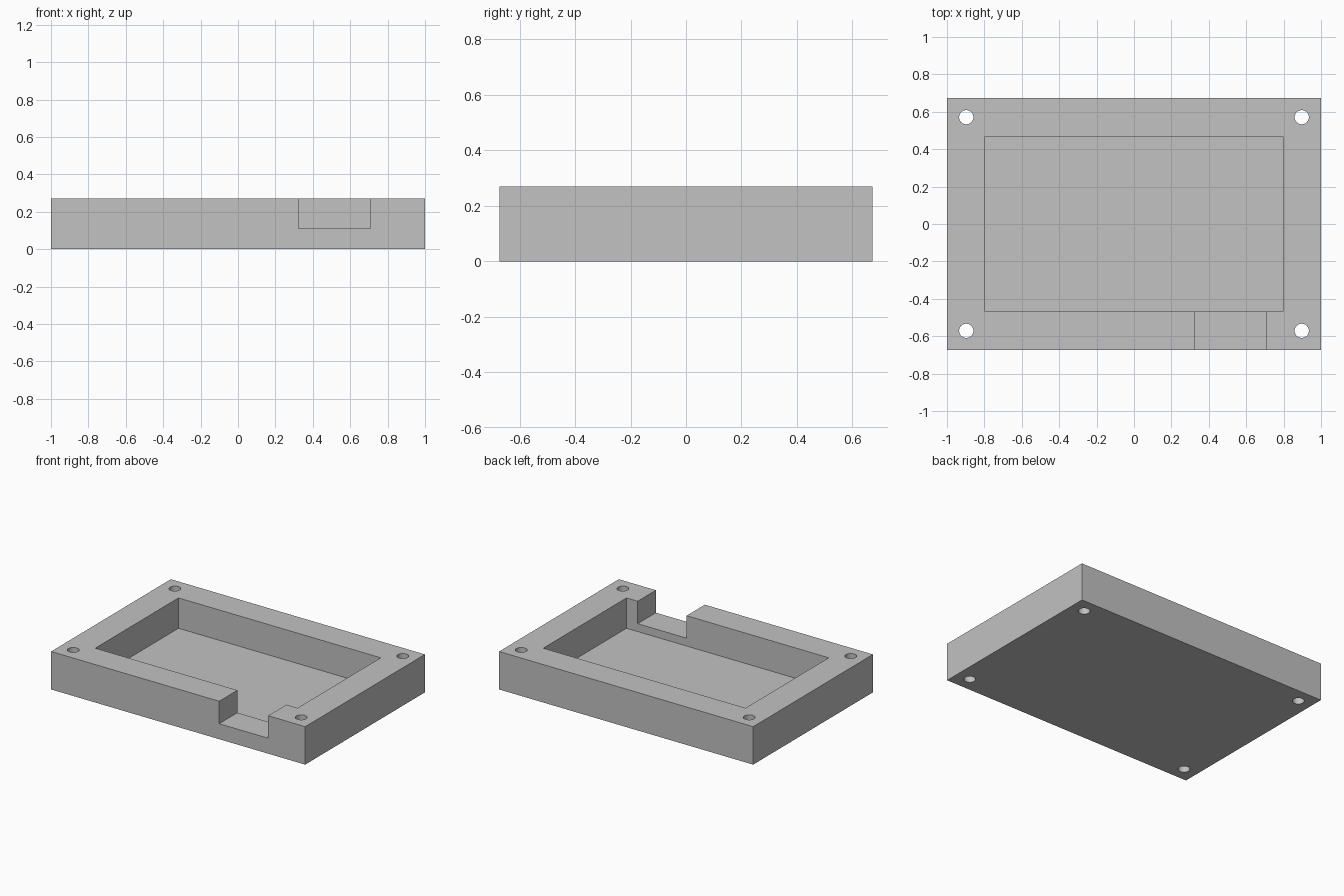
import bpy
import bmesh
from mathutils import Matrix, Vector

cube = bpy.data.objects.get("Cube")
if cube:
    bpy.data.objects.remove(cube, do_unlink=True)

HALF_X, HALF_Y, HEIGHT = 1.0, 0.673, 0.27
POCKET_X, POCKET_Y, FLOOR = 0.796, 0.468, 0.054
NOTCH_LEFT, NOTCH_RIGHT, NOTCH_Z = 0.323, 0.708, 0.11
HOLE_X, HOLE_Y, HOLE_R = 0.897, 0.571, 0.038

grey = bpy.data.materials.new("plain grey")
grey.use_nodes = True
colour = (0.54, 0.54, 0.54, 1)
grey.diffuse_color = colour
grey.node_tree.nodes["Principled BSDF"].inputs["Base Color"].default_value = colour


def finish(name, bm):
    mesh = bpy.data.meshes.new(name)
    bm.to_mesh(mesh)
    bm.free()
    mesh.materials.append(grey)
    obj = bpy.data.objects.new(name, mesh)
    bpy.context.collection.objects.link(obj)
    return obj


def box(name, low, high):
    low, high = Vector(low), Vector(high)
    bm = bmesh.new()
    place = Matrix.Translation((low + high) / 2) @ Matrix.Diagonal((*(high - low), 1))
    bmesh.ops.create_cube(bm, size=1, matrix=place)
    return finish(name, bm)


def cut(target, cutter):
    mod = target.modifiers.new(cutter.name, "BOOLEAN")
    mod.operation = "DIFFERENCE"
    mod.solver = "EXACT"
    mod.object = cutter
    bpy.context.view_layer.objects.active = target
    bpy.ops.object.modifier_apply(modifier=mod.name)
    bpy.data.objects.remove(cutter, do_unlink=True)


# Solid block
tray = box("tray", (-HALF_X, -HALF_Y, 0), (HALF_X, HALF_Y, HEIGHT))

# Rectangular pocket, then the notch through the front wall
cut(tray, box("pocket_cutter", (-POCKET_X, -POCKET_Y, FLOOR),
              (POCKET_X, POCKET_Y, HEIGHT + 0.1)))
cut(tray, box("notch_cutter", (NOTCH_LEFT, -HALF_Y - 0.1, NOTCH_Z),
              (NOTCH_RIGHT, 0.1 - POCKET_Y, HEIGHT + 0.1)))

# Screw holes through the four corners
bm = bmesh.new()
for sx in (-1, 1):
    for sy in (-1, 1):
        bmesh.ops.create_cone(bm, cap_ends=True, segments=48, radius1=HOLE_R,
                              radius2=HOLE_R, depth=HEIGHT + 0.2,
                              matrix=Matrix.Translation((sx * HOLE_X, sy * HOLE_Y, HEIGHT / 2)))
cut(tray, finish("hole_cutter", bm))

# Smooth hole walls, crisp edges elsewhere
bpy.ops.object.select_all(action="DESELECT")
tray.select_set(True)
bpy.context.view_layer.objects.active = tray
bpy.ops.object.shade_smooth_by_angle(angle=0.5)
